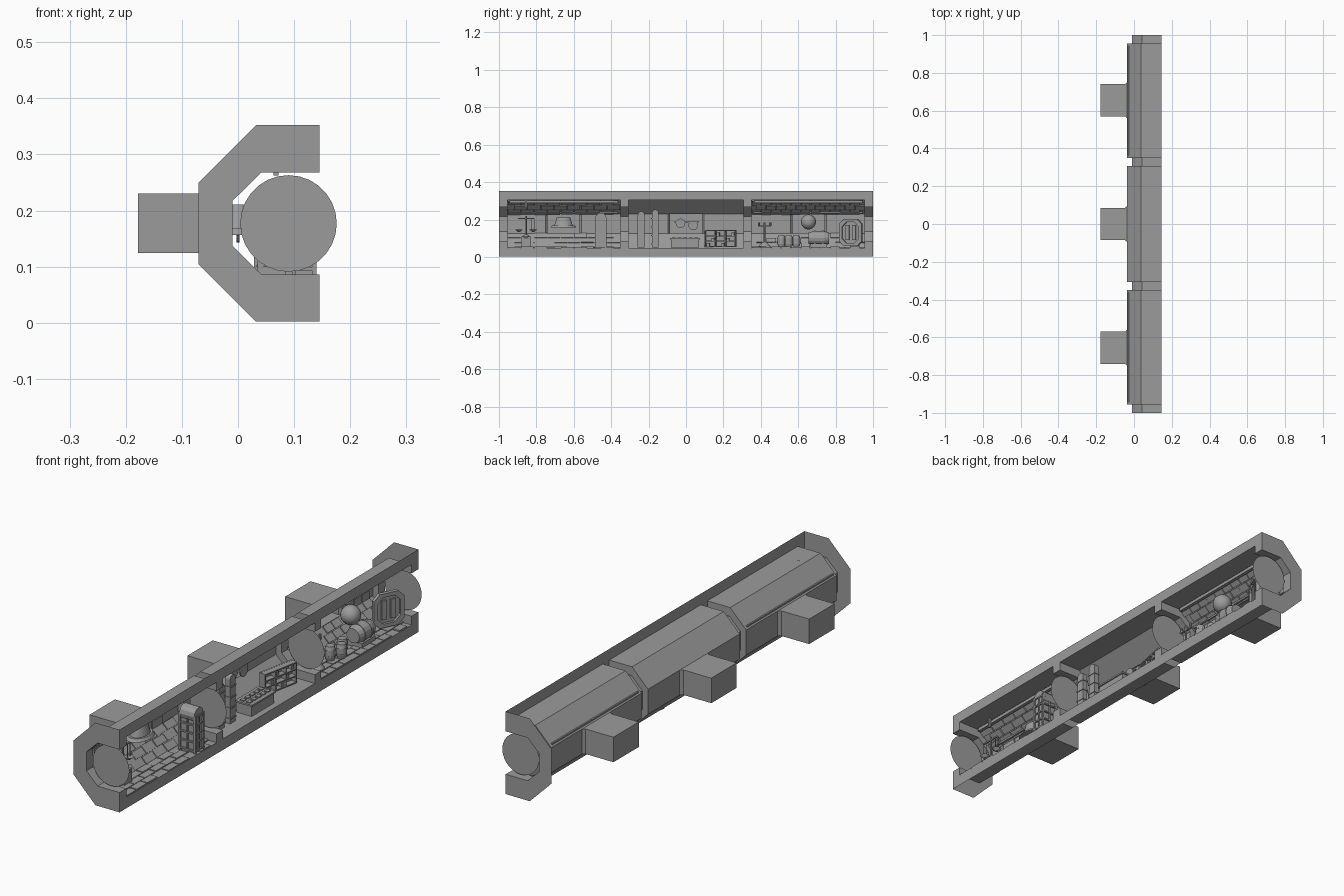
import bpy, bmesh, math, random
from mathutils import Matrix, Vector

if "Cube" in bpy.data.objects:
    bpy.data.objects.remove(bpy.data.objects["Cube"])
random.seed(4)

grey = bpy.data.materials.new("plain_grey")
grey.use_nodes = True
grey.diffuse_color = (0.33, 0.33, 0.33, 1)
grey.node_tree.nodes["Principled BSDF"].inputs["Base Color"].default_value = grey.diffuse_color


def finish(name, bm, smooth=False):
    me = bpy.data.meshes.new(name)
    bm.to_mesh(me)
    bm.free()
    me.materials.append(grey)
    for p in me.polygons:
        p.use_smooth = smooth
    ob = bpy.data.objects.new(name, me)
    bpy.context.collection.objects.link(ob)
    return ob


def add_box(bm, c, s, turn=0.0, pivot=None):
    m = Matrix.Translation(c) @ Matrix.Diagonal((*s, 1))
    if pivot:
        p = Matrix.Translation(pivot)
        m = p @ Matrix.Rotation(turn, 4, 'Z') @ p.inverted() @ m
    bmesh.ops.create_cube(bm, size=1, matrix=m)


def add_round(bm, c, r1, r2, depth, axis='Z', sides=16):
    rot = {'X': Matrix.Rotation(math.pi / 2, 4, 'Y'),
           'Y': Matrix.Rotation(math.pi / 2, 4, 'X'), 'Z': Matrix()}[axis]
    bmesh.ops.create_cone(bm, cap_ends=True, segments=sides, radius1=r1, radius2=r2,
                          depth=depth, matrix=Matrix.Translation(c) @ rot)


# Cross-sections: rooms are wider than the ribs between them
FRONT, TOP, MID = 0.145, 0.352, 0.177


def section(back, shoulder_x, shoulder_z, top):
    upper = [(FRONT, TOP), (FRONT, top), (shoulder_x, top), (back, shoulder_z)]
    return upper + [(x, 2 * MID - z) for x, z in reversed(upper)]


RIB = section(-0.01, 0.042, 0.217, 0.268)
ROOM = section(-0.037, 0.038, 0.230, 0.305)
OUTER = section(-0.07, 0.032, 0.250, TOP)
ROOMS = [(-0.955, -0.35, -0.655), (-0.307, 0.307, 0.0), (0.35, 0.955, 0.655)]
MOUTH, HALF = 0.095, 0.085

# Hall shell: front lips, ribs, stepped room walls
stations = [(-1, RIB, False)]
for y0, y1, n in ROOMS:
    stations += [(y0, RIB, False), (y0, ROOM, False), (n - MOUTH, ROOM, True),
                 (n + MOUTH, ROOM, False), (y1, ROOM, False), (y1, RIB, False)]
stations.append((1, RIB, False))
bm = bmesh.new()
rings = [[bm.verts.new((x, y, z)) for x, z in prof] for y, prof, _ in stations]
for i in range(len(rings) - 1):
    step = stations[i][0] == stations[i + 1][0]
    for k in range(7):
        if (step and k in (0, 6)) or (stations[i][2] and k == 3):
            continue
        bm.faces.new((rings[i][k], rings[i][k + 1], rings[i + 1][k + 1], rings[i + 1][k]))
finish("hall_shell", bm)

# End plates
for name, y in (("front_end_plate", -1), ("back_end_plate", 1)):
    bm = bmesh.new()
    bm.faces.new([bm.verts.new((x, y, z)) for x, z in OUTER[1:7] + RIB[6:0:-1]])
    finish(name, bm)

# Niches behind the rooms, with a small flare at the mouth
for i, (y0, y1, n) in enumerate(ROOMS):
    bm = bmesh.new()
    loops = []
    for x, w in ((-0.037, MOUTH), (-0.048, HALF), (-0.178, HALF)):
        loops.append([bm.verts.new((x, n + a * w, z)) for a, z in
                      ((-1, 0.124), (1, 0.124), (1, 0.230), (-1, 0.230))])
    for a, b in zip(loops, loops[1:]):
        for k in range(4):
            j = (k + 1) % 4
            bm.faces.new((a[k], a[j], b[j], b[k]))
    bm.faces.new(loops[-1])
    finish(f"niche_{i + 1}", bm)

# Round partition discs in the ribs
for i, y in enumerate((-0.978, -0.328, 0.328, 0.978)):
    bm = bmesh.new()
    bmesh.ops.create_circle(bm, cap_ends=True, segments=28, radius=0.086,
                            matrix=Matrix.Translation((0.09, y, MID)) @ Matrix.Rotation(math.pi / 2, 4, 'X'))
    finish(f"partition_disc_{i + 1}", bm)


# Tiled wall panels
def tiles(name, a, b, room, rows, cols, keep, depth, niche=False):
    y0, y1, n = room
    a, b = Vector((a[0], 0, a[1])), Vector((b[0], 0, b[1]))
    run = b - a
    normal = run.normalized().cross(Vector((0, 1, 0)))
    if normal.dot(Vector((0.09, 0, MID)) - a) < 0:
        normal = -normal
    h, w = run.length / rows, (y1 - y0) / (cols + 0.5)
    bm = bmesh.new()
    for r in range(rows):
        for c in range(cols):
            y = y0 + w * (c + 0.5 + 0.5 * (r % 2))
            if random.random() > keep or (niche and abs(y - n) < MOUTH + w / 2):
                continue
            d = depth * random.uniform(0.6, 1)
            p = a + run * ((r + 0.5) / rows) + normal * d / 2
            m = Matrix.Translation((p.x, y, p.z)) @ Matrix(
                (run.normalized(), (0, 1, 0), normal)).transposed().to_4x4()
            bmesh.ops.create_cube(bm, size=1, matrix=m @ Matrix.Diagonal((h * 0.9, w * 0.94, d, 1)))
    finish(name, bm)


for label, room, cols in (("first", ROOMS[0], 8), ("last", ROOMS[2], 11)):
    tiles(label + "_roof_shingles", ROOM[2], ROOM[3], room, 3, cols, 1, 0.010)
    tiles(label + "_wall_bricks", ROOM[3], ROOM[4], room, 3, cols, 0.9, 0.006, True)
    tiles(label + "_slope_bricks", ROOM[4], ROOM[5], room, 3, cols, 0.8, 0.006)
    tiles(label + "_floor_tiles", ROOM[5], ROOM[6], room, 3, cols, 0.95, 0.006)
    bm = bmesh.new()
    add_box(bm, (0.05, sum(room[:2]) / 2, 0.294), (0.014, 0.58, 0.014))
    add_box(bm, (-0.025, sum(room[:2]) / 2, 0.236), (0.014, 0.58, 0.010))
    finish(label + "_ceiling_beams", bm)

# First room: balance scale
bm = bmesh.new()
add_round(bm, (0.06, -0.855, 0.11), 0.03, 0.008, 0.02)
add_round(bm, (0.06, -0.855, 0.165), 0.004, 0.004, 0.11, sides=8)
add_box(bm, (0.06, -0.855, 0.205), (0.006, 0.085, 0.006))
for s in (-1, 1):
    add_round(bm, (0.06, -0.855 + s * 0.038, 0.14), 0.006, 0.02, 0.012)
    for t in (-1, 1):
        add_box(bm, (0.06, -0.855 + s * 0.038 + t * 0.008, 0.175), (0.002, 0.002, 0.06))
add_box(bm, (0.06, -0.855, 0.08), (0.05, 0.05, 0.06))
add_box(bm, (0.068, -0.855, 0.284), (0.009, 0.009, 0.043))
finish("balance_scale", bm)

# First room: brimmed hat
bm = bmesh.new()
add_round(bm, (0, -0.655, 0.162), 0.07, 0.06, 0.012, sides=24)
add_round(bm, (0, -0.655, 0.188), 0.05, 0.036, 0.045, sides=24)
bmesh.ops.scale(bm, vec=(0.7, 1, 1), verts=bm.verts)
finish("brimmed_hat", bm)

# First room: arched cabinet with open shelves
bm = bmesh.new()
add_box(bm, (0.1, -0.455, 0.125), (0.066, 0.046, 0.15))
for s in (-1, 1):
    for t in (-1, 1):
        add_box(bm, (0.1 + s * 0.036, -0.455 + t * 0.027, 0.13), (0.008, 0.008, 0.16))
for k in range(5):
    add_box(bm, (0.1, -0.455, 0.06 + k * 0.036), (0.078, 0.06, 0.006))
add_box(bm, (0.1, -0.455, 0.13), (0.076, 0.006, 0.15))
add_box(bm, (0.1, -0.455, 0.13), (0.006, 0.058, 0.15))
add_round(bm, (0.1, -0.455, 0.205), 0.031, 0.031, 0.07, 'X', 12)
finish("arched_cabinet", bm)

# Middle room: standing boards
for i, (y, top) in enumerate(((-0.24, 0.225), (-0.165, 0.235))):
    bm = bmesh.new()
    add_box(bm, (0.08, y, (0.05 + top) / 2), (0.022, 0.036, top - 0.05))
    add_round(bm, (0.08, y, top), 0.018, 0.018, 0.022, 'X')
    for k in range(4):
        add_box(bm, (0.08, y, 0.07 + k * 0.045), (0.028, 0.042, 0.006))
    finish(f"standing_board_{i + 1}", bm)

# Middle room: desk with a panel of keys
bm = bmesh.new()
add_box(bm, (0.085, -0.005, 0.072), (0.07, 0.15, 0.044))
add_box(bm, (0.085, -0.005, 0.097), (0.08, 0.16, 0.007))
for r in range(2):
    for c in range(5):
        add_box(bm, (0.07 + r * 0.03, -0.065 + c * 0.03, 0.102), (0.018, 0.02, 0.005))
finish("desk", bm)

# Middle room: shelf unit turned slightly to the front
bm = bmesh.new()
centre = (0.06, 0.185, 0.098)
add_box(bm, (0.048, 0.185, 0.098), (0.006, 0.165, 0.09), -0.2, centre)
for k in range(4):
    add_box(bm, (0.06, 0.185, 0.056 + k * 0.028), (0.03, 0.17, 0.005), -0.2, centre)
    add_box(bm, (0.06, 0.102 + k * 0.055, 0.098), (0.03, 0.005, 0.089), -0.2, centre)
for k in range(6):
    add_box(bm, (0.06, 0.118 + k * 0.027, 0.066 + k % 3 * 0.028), (0.018, 0.014, 0.016), -0.2, centre)
finish("shelf_unit", bm)

# Middle room: sunglasses
bm = bmesh.new()
for y, z in ((-0.03, 0.18), (0.038, 0.168)):
    add_round(bm, (0.0, y, z), 0.025, 0.025, 0.006, 'X', 20)
add_box(bm, (0.0, 0.003, 0.186), (0.006, 0.12, 0.007))
for s in (-1, 1):
    add_box(bm, (-0.035, 0.003 + s * 0.062, 0.188), (0.07, 0.005, 0.007))
finish("sunglasses", bm)

# Last room: tripod stand
bm = bmesh.new()
add_round(bm, (0.07, 0.42, 0.12), 0.005, 0.005, 0.13, sides=8)
add_box(bm, (0.07, 0.42, 0.165), (0.01, 0.07, 0.006))
add_round(bm, (0.07, 0.42, 0.066), 0.035, 0.012, 0.025)
for s in (-1, 0, 1):
    add_round(bm, (0.07, 0.42 + s * 0.03, 0.175), 0.006, 0.006, 0.02, sides=8)
finish("candle_stand", bm)


# Last room: barrels
def barrel(name, c, r, length, axis):
    bm = bmesh.new()
    step = Vector({'Y': (0, 1, 0), 'Z': (0, 0, 1)}[axis]) * length / 4
    add_round(bm, Vector(c), r, r, length * 0.5, axis)
    for s in (-1, 1):
        p = Vector(c) + step * s * 1.5
        big_first = (s == 1) == (axis == 'Z')
        add_round(bm, p, r if big_first else r * 0.8, r * 0.8 if big_first else r, length / 4, axis)
        add_round(bm, Vector(c) + step * s * 0.8, r * 1.06, r * 1.06, length * 0.08, axis)
    finish(name, bm)


for i, y in enumerate((0.51, 0.55, 0.59)):
    barrel(f"small_barrel_{i + 1}", (0.075 + 0.025 * (i % 2), y, 0.085), 0.021, 0.06, 'Z')
barrel("lying_barrel", (0.08, 0.71, 0.10), 0.038, 0.11, 'Y')
bm = bmesh.new()
add_box(bm, (0.08, 0.71, 0.063), (0.07, 0.09, 0.018))
finish("barrel_cradle", bm)

# Last room: globe
bm = bmesh.new()
bmesh.ops.create_uvsphere(bm, u_segments=24, v_segments=14, radius=0.04,
                          matrix=Matrix.Translation((0.07, 0.655, 0.187)))
finish("globe", bm, True)

# Last room: bevelled doorway turned toward the front
bm = bmesh.new()
turn = Matrix.Translation((0.08, 0.885, 0.13)) @ Matrix.Rotation(-0.46, 4, 'Z')
for x, w, h in ((0, 0.066, 0.072), (0.016, 0.066, 0.072), (0.016, 0.05, 0.056), (0.005, 0.05, 0.056)):
    pts = [(w, h - 0.025), (w - 0.025, h), (0.025 - w, h), (-w, h - 0.025)]
    pts += [(-a, -b) for a, b in pts]
    ring = [bm.verts.new(turn @ Vector((x, a, b))) for a, b in pts]
    if x == 0:
        bm.faces.new(ring)
    else:
        for k in range(8):
            bm.faces.new((last[k], last[k - 1], ring[k - 1], ring[k]))
    last = ring
bm.faces.new(last)
for s in (-1, 1):
    m = turn @ Matrix.Translation((0.008, s * 0.02, 0)) @ Matrix.Diagonal((0.01, 0.02, 0.08, 1))
    bmesh.ops.create_cube(bm, size=1, matrix=m)
finish("bevelled_doorway", bm)
